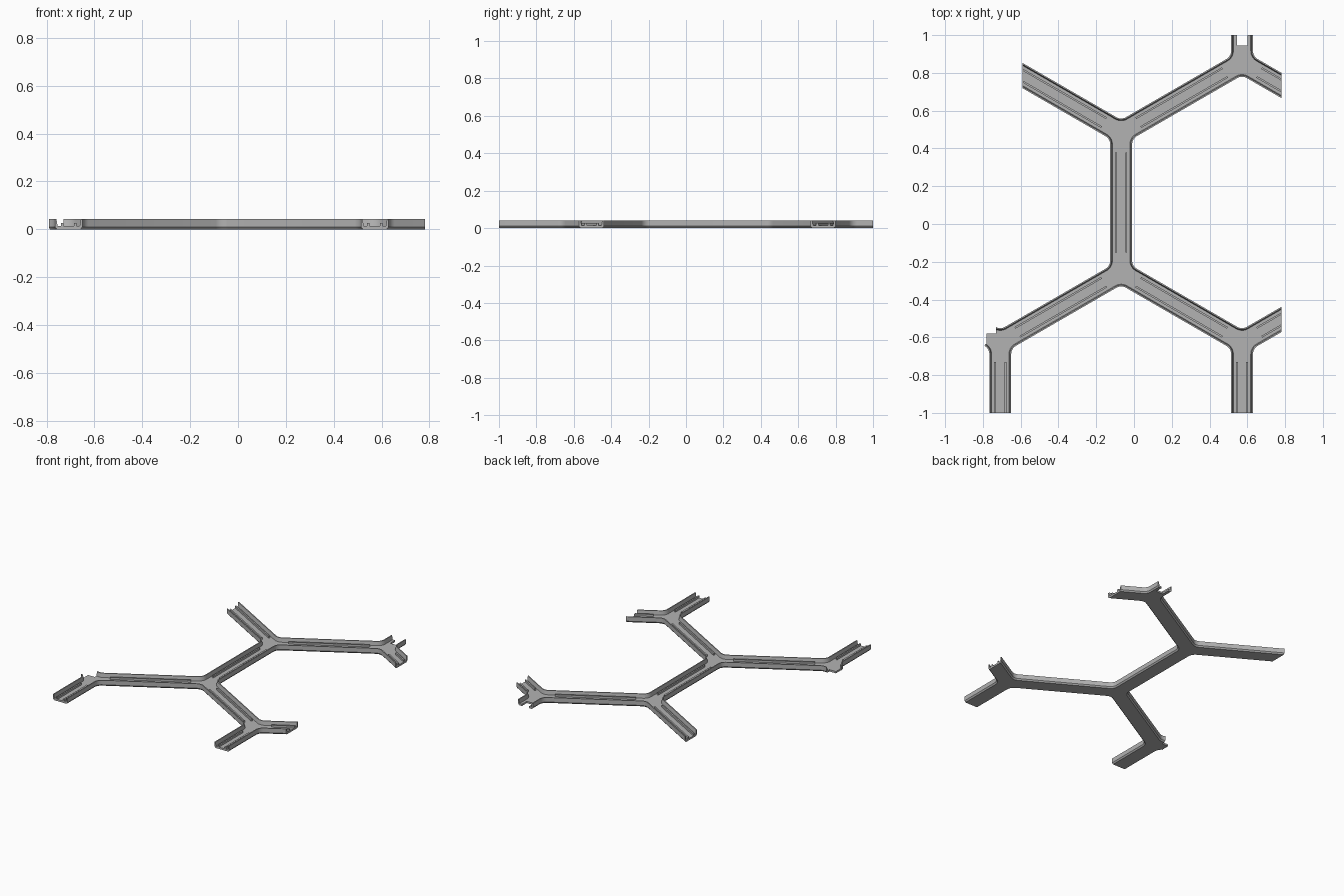
import bpy, bmesh, math
from mathutils import Vector

if "Cube" in bpy.data.objects:
    bpy.data.objects.remove(bpy.data.objects["Cube"], do_unlink=True)

grey = bpy.data.materials.new("mid_grey")
grey.use_nodes = True
COLOUR = (0.45, 0.45, 0.45, 1)
grey.diffuse_color = COLOUR
grey.node_tree.nodes["Principled BSDF"].inputs["Base Color"].default_value = COLOUR

# Honeycomb layout: five junctions and seven trimmed ends
STEP, RISE = 0.64, 0.37
X0, Y0 = -0.068, 0.484
LENGTH = 2 * RISE
node = {
    "upper": Vector((X0, Y0)),
    "lower": Vector((X0, Y0 - LENGTH)),
    "back": Vector((X0 + STEP, Y0 + RISE)),
    "front": Vector((X0 + STEP, Y0 - LENGTH - RISE)),
    "side": Vector((X0 - STEP, Y0 - LENGTH - RISE)),
}
NE, NW = Vector((STEP, RISE)), Vector((-STEP, RISE))
N = Vector((0, LENGTH))
SE = -NW
# end name: (junction, direction, trim axis, trim position)
ends = {
    "upper_end": ("upper", NW, 0, -0.59),
    "back_end": ("back", N, 1, 1.0),
    "back_side_end": ("back", SE, 0, 0.782),
    "front_side_end": ("front", NE, 0, 0.782),
    "front_end": ("front", -N, 1, -1.0),
    "side_front_end": ("side", -N, 1, -1.0),
    "side_stub_end": ("side", NW, 0, -0.782),
}
edges = [("upper", "lower"), ("upper", "back"), ("lower", "front"), ("lower", "side")]
for name, (root, way, axis, trim) in ends.items():
    node[name] = node[root] + way
    edges.append((root, name))
links = {n: [] for n in node}
for a, b in edges:
    links[a].append(b)
    links[b].append(a)

HALF, FILLET, ARC = 0.058, 0.05, 8
FLOOR, TOP = 0.013, 0.042


def heading(a, b):
    return (node[b] - node[a]).normalized()


def angle(v):
    return math.atan2(v.y, v.x)


def trimmed(a, end, offset):
    """Point where a line beside the beam (offset to its right) meets the trim."""
    d = heading(a, end)
    start = node[a] + offset * Vector((d.y, -d.x))
    axis, trim = ends[end][2:]
    return start + d * ((trim - start[axis]) / d[axis])


def outline(half):
    """Walk round the whole network at a given half width."""
    points, caps = [], []
    first = here = ("upper", "lower")
    while True:
        a, b = here
        if b in ends:
            caps.append(len(points))
            points += [trimmed(a, b, half), trimmed(a, b, -half)]
            here = (b, a)
        else:
            back = angle(heading(b, a))
            turn = lambda n: (angle(heading(b, n)) - back) % math.tau
            c = min((n for n in links[b] if n != a), key=turn)
            mid = heading(b, a) + heading(b, c)
            centre = node[b] + mid.normalized() * (HALF + FILLET) / math.sin(math.pi / 3)
            radius = HALF + FILLET - half
            for i in range(ARC + 1):
                t = angle(-mid) + math.pi / 6 * (1 - 2 * i / ARC)
                points.append(centre + radius * Vector((math.cos(t), math.sin(t))))
            here = (b, c)
        if here == first:
            return points, caps


def finish(bm, name):
    bmesh.ops.recalc_face_normals(bm, faces=bm.faces)
    mesh = bpy.data.meshes.new(name)
    bm.to_mesh(mesh)
    bm.free()
    mesh.materials.append(grey)
    obj = bpy.data.objects.new(name, mesh)
    bpy.context.collection.objects.link(obj)
    return obj


# Open channel: chamfered underside, outer wall, rim, inner wall, floor
profile = [(0.050, 0), (HALF, 0.010), (HALF, TOP), (0.051, TOP), (0.046, FLOOR)]
bm = bmesh.new()
rings = []
for half, z in profile:
    points, caps = outline(half)
    rings.append([bm.verts.new((p.x, p.y, z)) for p in points])
count = len(rings[0])
for i in range(count):
    j = (i + 1) % count
    if i in caps:
        bm.faces.new([r[i] for r in rings] + [r[j] for r in reversed(rings)])
    else:
        for low, high in zip(rings, rings[1:]):
            bm.faces.new((low[i], low[j], high[j], high[i]))
bm.faces.new(rings[0][::-1])
bm.faces.new(rings[-1])
channel = finish(bm, "channel")


# Joint cut-outs at the back leg and the side stub
def cut(name, x0, x1, y0, y1, z0, z1):
    bm = bmesh.new()
    bmesh.ops.create_cube(bm, size=1)
    for v in bm.verts:
        v.co = (x1 if v.co.x > 0 else x0, y1 if v.co.y > 0 else y0, z1 if v.co.z > 0 else z0)
    cutter = finish(bm, name)
    cutter.hide_render = True
    mod = channel.modifiers.new(name, "BOOLEAN")
    mod.operation, mod.solver, mod.object = "DIFFERENCE", "EXACT", cutter
    bpy.context.view_layer.objects.active = channel
    bpy.ops.object.modifier_apply(modifier=name)
    bpy.data.objects.remove(cutter, do_unlink=True)


mid_x = node["back"].x
cut("slot_cutter", mid_x - 0.028, mid_x + 0.028, 0.945, 1.1, -0.1, 0.1)
cut("stub_cutter", -0.9, -0.73, -0.58, -0.4, -0.1, 0.1)

# Low inner ribs, two along each beam, stopping short of the junctions
GAP, RIB_IN, RIB_OUT, RIB_TOP = 0.105, 0.022, 0.032, 0.027
bm = bmesh.new()
for a, b in edges:
    if b in ("back_end", "side_stub_end"):
        continue
    d = heading(a, b)
    right = Vector((d.y, -d.x))
    for side in (-1, 1):
        corners = []
        for offset in (side * RIB_IN, side * RIB_OUT):
            start = node[a] + d * GAP + right * offset
            stop = trimmed(a, b, offset) if b in ends else node[b] - d * GAP + right * offset
            corners.append((start, stop))
        (p, q), (s, t) = corners
        base = [bm.verts.new((v.x, v.y, FLOOR - 0.002)) for v in (p, q, t, s)]
        top = [bm.verts.new((v.x, v.y, RIB_TOP)) for v in (p, q, t, s)]
        bm.faces.new(base)
        bm.faces.new(top)
        for i in range(4):
            j = (i + 1) % 4
            bm.faces.new((base[i], base[j], top[j], top[i]))
finish(bm, "inner_ribs")

# Smooth fillets, crisp edges
bpy.ops.object.select_all(action="DESELECT")
channel.select_set(True)
bpy.context.view_layer.objects.active = channel
bpy.ops.object.shade_smooth_by_angle(angle=math.radians(25))
